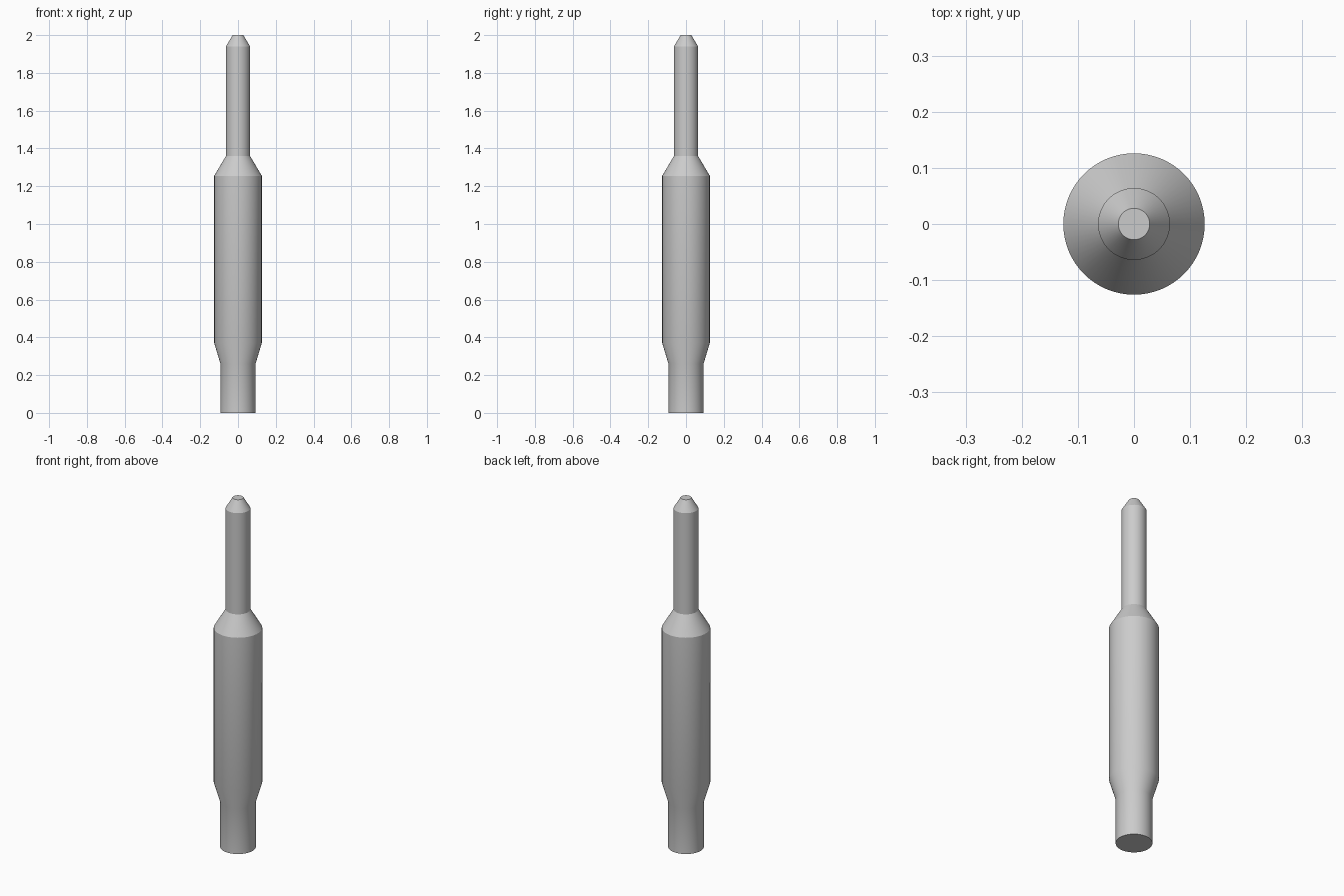
import bpy
import bmesh
from math import radians, tau
from mathutils import Matrix

cube = bpy.data.objects.get("Cube")
if cube:
    bpy.data.objects.remove(cube, do_unlink=True)

# Single grey metal
grey = bpy.data.materials.new("grey_metal")
grey.use_nodes = True
colour = (0.6, 0.6, 0.6, 1)
grey.diffuse_color = colour
grey.node_tree.nodes["Principled BSDF"].inputs["Base Color"].default_value = colour

# Profile of the turned pin as (radius, height), bottom to top
PROFILE = [(0.093, 0), (0.093, 0.26), (0.126, 0.37), (0.126, 1.255),
           (0.064, 1.36), (0.064, 1.94), (0.028, 2)]
SIDES = 64


def turned(name, profile):
    """Revolve a profile about z and cap both ends."""
    bm = bmesh.new()
    rings = []
    for radius, height in profile:
        ring = bmesh.ops.create_circle(bm, segments=SIDES, radius=radius,
                                       matrix=Matrix.Translation((0, 0, height)))
        rings.append(ring["verts"])
    for low, high in zip(rings, rings[1:]):
        for i in range(SIDES):
            j = (i + 1) % SIDES
            bm.faces.new((low[i], low[j], high[j], high[i]))
    bm.faces.new(rings[0])
    bm.faces.new(rings[-1])
    bmesh.ops.recalc_face_normals(bm, faces=bm.faces)
    mesh = bpy.data.meshes.new(name)
    bm.to_mesh(mesh)
    bm.free()
    obj = bpy.data.objects.new(name, mesh)
    bpy.context.collection.objects.link(obj)
    mesh.materials.append(grey)
    return obj


pin = turned("stepped_pin", PROFILE)

# Smooth round sides and lower taper, sharp upper shoulders and caps
bpy.ops.object.select_all(action="DESELECT")
pin.select_set(True)
bpy.context.view_layer.objects.active = pin
bpy.ops.object.shade_smooth_by_angle(angle=radians(25))
